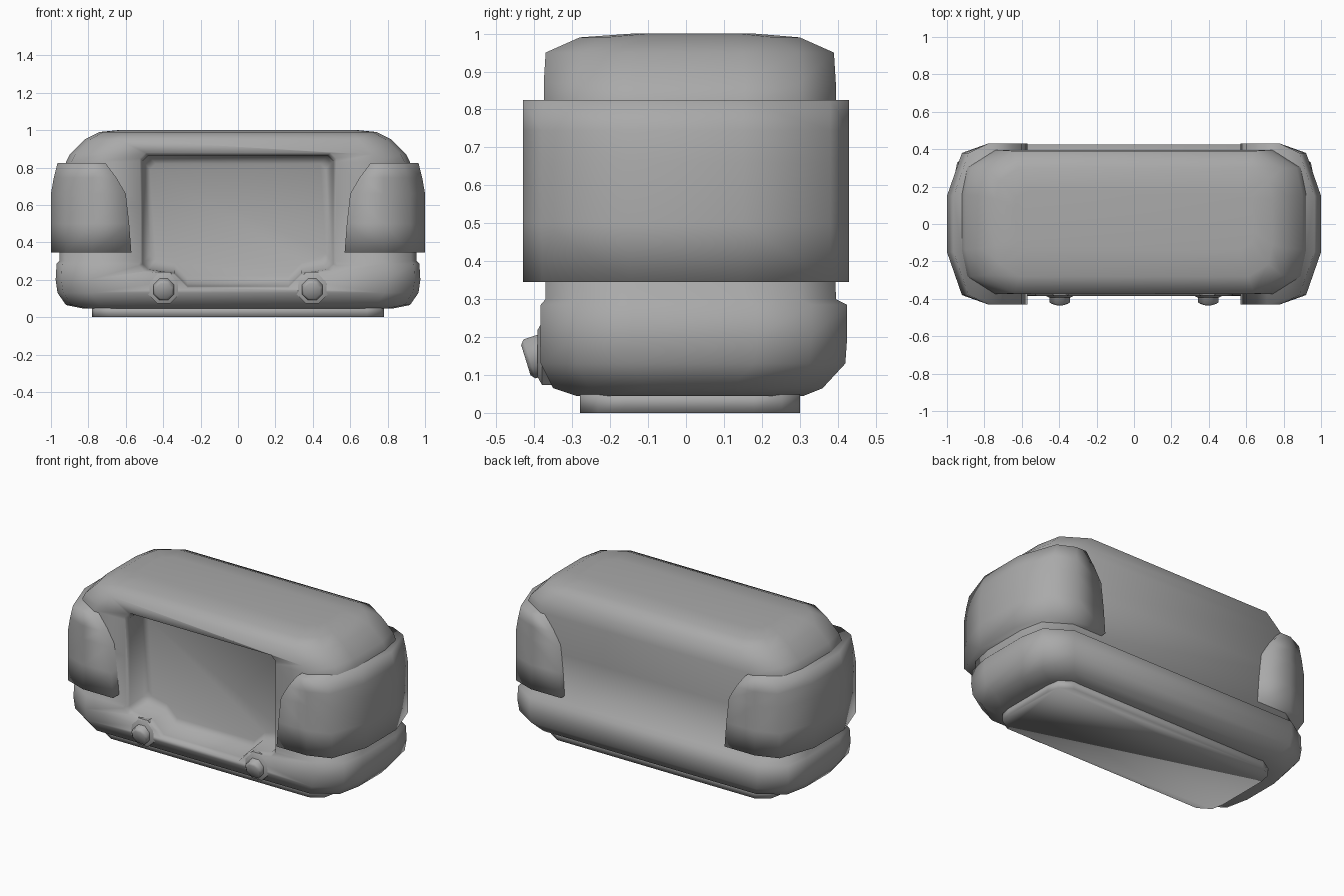
import bpy, bmesh
from math import radians, sin, cos, pi

old = bpy.data.objects.get("Cube")
if old:
    bpy.data.objects.remove(old)

grey = bpy.data.materials.new("plain grey")
grey.use_nodes = True
colour = (0.4, 0.4, 0.4, 1)
grey.diffuse_color = colour
grey.node_tree.nodes["Principled BSDF"].inputs["Base Color"].default_value = colour


def loft(name, rings, angle=180):
    """Skin a list of equal-length point rings and cap both ends."""
    bm = bmesh.new()
    loops = [[bm.verts.new(p) for p in ring] for ring in rings]
    for a, b in zip(loops, loops[1:]):
        for i in range(len(a)):
            j = (i + 1) % len(a)
            bm.faces.new((a[i], a[j], b[j], b[i]))
    bm.faces.new(loops[0][::-1])
    bm.faces.new(loops[-1])
    bmesh.ops.recalc_face_normals(bm, faces=bm.faces)
    mesh = bpy.data.meshes.new(name)
    bm.to_mesh(mesh)
    bm.free()
    mesh.materials.append(grey)
    obj = bpy.data.objects.new(name, mesh)
    bpy.context.collection.objects.link(obj)
    bpy.ops.object.select_all(action="DESELECT")
    obj.select_set(True)
    bpy.context.view_layer.objects.active = obj
    bpy.ops.object.shade_smooth_by_angle(angle=radians(angle))
    return obj


def plan(hx, y0, y1, z, c=1.0):
    """Oblong outline with faceted corners."""
    half = [(hx - .18 * c, y0), (hx - .03 * c, y0 + .095 * c), (hx, y0 + .24 * c),
            (hx, y1 - .24 * c), (hx - .03 * c, y1 - .095 * c), (hx - .18 * c, y1)]
    return [(x, y, z) for x, y in half] + [(-x, y, z) for x, y in reversed(half)]


# Rounded shell with its wider base
body = loft("body", [plan(*r) for r in (
    (.82, -.29, .31, .045), (.92, -.35, .36, .065), (.965, -.383, .42, .13),
    (.975, -.385, .425, .20), (.97, -.383, .425, .285), (.955, -.37, .395, .30),
    (.955, -.375, .392, .60), (.92, -.375, .395, .83), (.90, -.375, .395, .87),
    (.82, -.370, .390, .95), (.74, -.28, .30, .99, .7), (.64, -.14, .18, 1.0, .4))])


# Shallow front recess, flared at the mouth
def mouth(y, hx, z0, z1):
    half = [(.27, z0), (.34, z0 + .07), (hx - .03, z0 + .09), (hx, z0 + .12),
            (hx, z1 - .03), (hx - .03, z1)]
    return [(x, y, z) for x, z in half] + [(-x, y, z) for x, z in reversed(half)]


cutter = loft("recess_cutter", [mouth(*r) for r in (
    (-.60, .53, .155, .885), (-.385, .53, .155, .885), (-.35, .51, .165, .865),
    (-.24, .50, .18, .855), (-.22, .47, .22, .82))])
cutter.hide_render = True
cutter.hide_set(True)
cut = body.modifiers.new("recess", "BOOLEAN")
cut.operation = "DIFFERENCE"
cut.solver = "EXACT"
cut.object = cutter

# Low plinth
loft("plinth", [plan(.78, -.28, .30, 0, .5), plan(.78, -.28, .30, .06, .5)])


# End guards wrapping round each side
def guard_ring(s, inner, outer, z):
    half = [(inner, .43), (max(inner, .77) + .01, .43), (outer - .08, .38), (outer, .15)]
    pts = half + [(x, -y) for x, y in reversed(half)]
    return [(s * x, y, z) for x, y in pts]


# Eight-sided disc facing forward, tipped downward
def disc(s, r, d, tilt):
    ring = []
    for k in range(8):
        a = 2 * pi * (k + .5) / 8
        u = r * sin(a)
        ring.append((s * .397 + r * cos(a), -.365 - d * cos(tilt) - u * sin(tilt),
                     .157 - d * sin(tilt) + u * cos(tilt)))
    return ring


for side, s in (("left", 1), ("right", -1)):
    loft(side + "_guard", [guard_ring(s, *r) for r in (
        (.57, 1.0, .345), (.582, 1.0, .5), (.60, 1.0, .66),
        (.65, .985, .745), (.71, .965, .825))])
    loft(side + "_knob_collar", [disc(s, .09, -.05, 0), disc(s, .09, .015, 0),
                                 disc(s, .065, .027, 0)], 40)
    loft(side + "_knob", [disc(s, .06, -.01, .3), disc(s, .058, .05, .3),
                          disc(s, .045, .06, .3)], 50)
